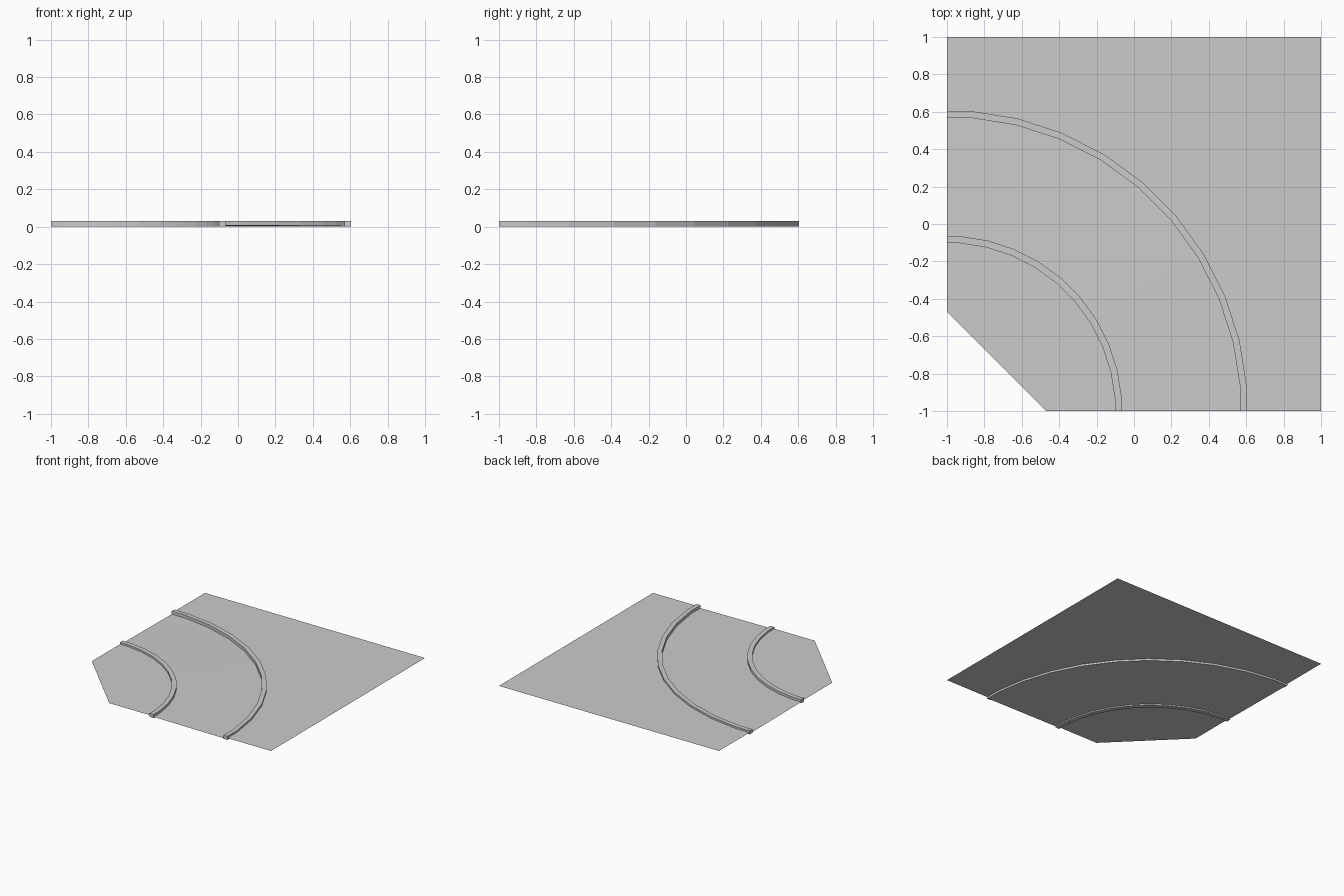
import bpy, bmesh, math
from mathutils import Vector

cube = bpy.data.objects.get("Cube")
if cube:
    bpy.data.objects.remove(cube, do_unlink=True)

# One plain grey for the whole tile
grey = bpy.data.materials.new("concrete_grey")
grey.use_nodes = True
colour = (0.6, 0.6, 0.6, 1)
grey.diffuse_color = colour
grey.node_tree.nodes["Principled BSDF"].inputs["Base Color"].default_value = colour

GROUND_Z = 0.015
CURB_TOP = 0.03
STEPS = 10


def arc(radius, z):
    """Quarter arc about the front right corner, with flats at both ends."""
    flat = radius * math.cos(math.pi / 40)
    pts = [Vector((flat - 1, -1, z))]
    for i in range(STEPS):
        a = math.pi / 2 * (i + 0.5) / STEPS
        pts.append(Vector((radius * math.cos(a) - 1, radius * math.sin(a) - 1, z)))
    pts.append(Vector((-1, flat - 1, z)))
    return pts


def make_object(name, bm):
    mesh = bpy.data.meshes.new(name)
    bm.to_mesh(mesh)
    bm.free()
    mesh.materials.append(grey)
    obj = bpy.data.objects.new(name, mesh)
    bpy.context.collection.objects.link(obj)
    return obj


def sweep(name, section, closed):
    """Bridge the arcs of a (radius, height) cross-section."""
    bm = bmesh.new()
    rows = [[bm.verts.new(p) for p in arc(r, z)] for r, z in section]
    pairs = list(zip(rows, rows[1:]))
    if closed:
        pairs.append((rows[-1], rows[0]))
        bm.faces.new([row[0] for row in rows])
        bm.faces.new([row[-1] for row in rows])
    for a, b in pairs:
        for i in range(len(a) - 1):
            bm.faces.new((a[i], b[i], b[i + 1], a[i + 1]))
    bmesh.ops.recalc_face_normals(bm, faces=bm.faces)
    return make_object(name, bm)


def sheet(name, outline):
    """Flat ground sheet facing up."""
    bm = bmesh.new()
    face = bm.faces.new([bm.verts.new(p) for p in outline])
    face.normal_update()
    if face.normal.z < 0:
        face.normal_flip()
    bmesh.ops.triangulate(bm, faces=[face])
    return make_object(name, bm)


def curb(name, inner, outer):
    sweep(name, [(inner, 0), (outer, 0), (outer, CURB_TOP), (inner, CURB_TOP)], True)


# Curbs on both sides of the bend
curb("inner_curb", 0.9, 0.937)
curb("outer_curb", 1.573, 1.609)

# Road surface between the curbs, with a slight fall outwards
sweep("road", [(0.937, 0.01), (1.573, 0.005)], False)

# Ground outside the bend
corners = [Vector((x, y, GROUND_Z)) for x, y in ((-1, 1), (1, 1), (1, -1))]
sheet("outer_ground", arc(1.609, GROUND_Z) + corners)

# Ground inside the bend, with its corner cut off
cut = [Vector((-1, -0.47, GROUND_Z)), Vector((-0.47, -1, GROUND_Z))]
sheet("inner_ground", arc(0.9, GROUND_Z) + cut)
